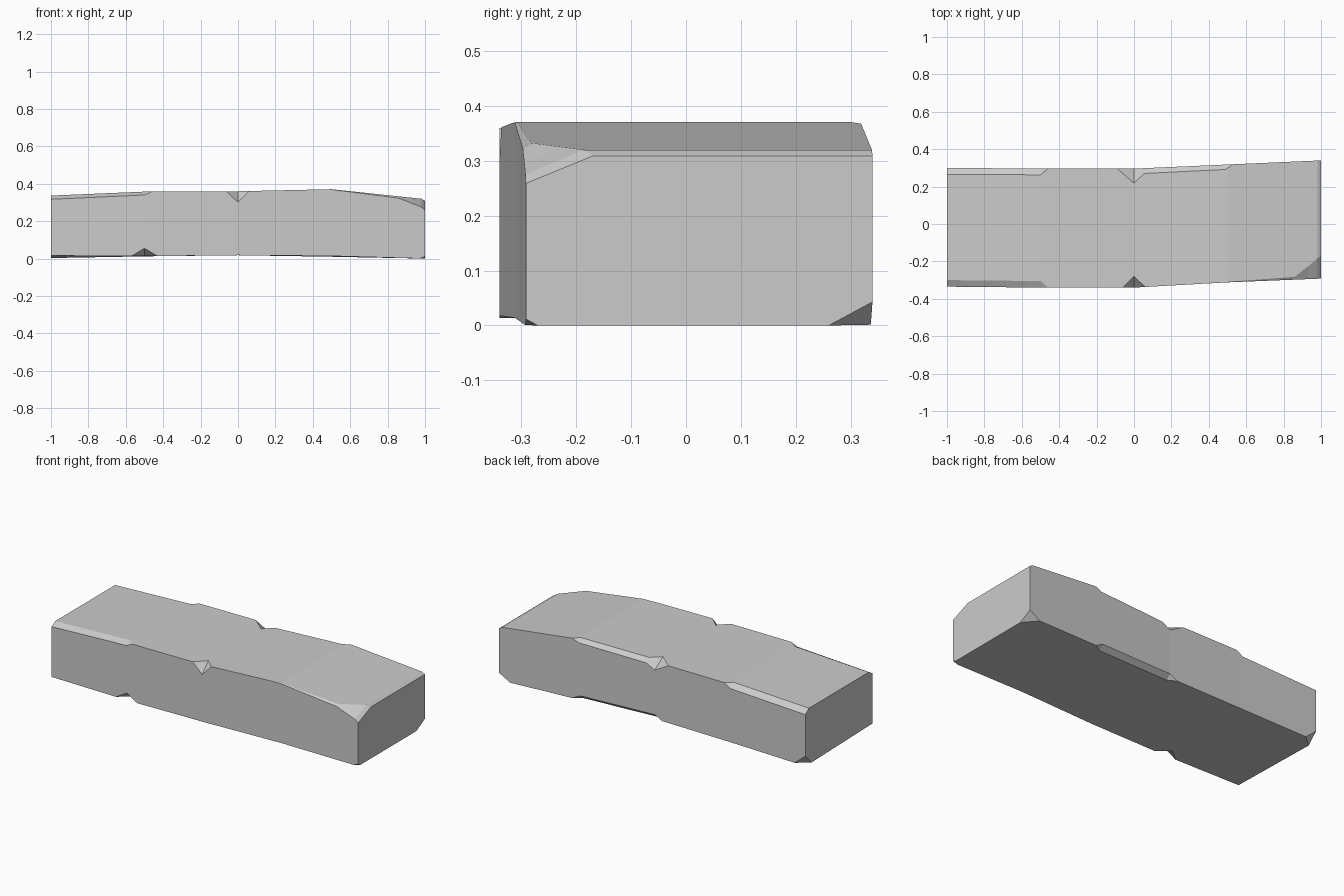
import bpy
import bmesh

cube = bpy.data.objects.get("Cube")
if cube:
    bpy.data.objects.remove(cube, do_unlink=True)


def sample(keys, x):
    """Linear interpolation of key tuples (x, value, ...)."""
    if x <= keys[0][0]:
        return keys[0][1:]
    for a, b in zip(keys, keys[1:]):
        if x <= b[0]:
            t = (x - a[0]) / (b[0] - a[0])
            return tuple(p + (q - p) * t for p, q in zip(a[1:], b[1:]))
    return keys[-1][1:]


# Gently warped block: position of each long side along x
front = [(-1, -.335), (-.5, -.34), (0, -.34), (.5, -.312), (1, -.292)]
back = [(-1, .30), (-.5, .296), (0, .296), (.5, .318), (1, .34)]
top = [(-1, .337), (-.5, .358), (0, .36), (.5, .371), (.98, .32), (1, .309)]
low_front = [(-1, .016), (-.5, .013), (0, .018), (.5, .014), (1, 0)]
low_back = [(-1, .003), (-.5, .012), (0, .018), (.5, .01), (1, 0)]

# Chipped edges: (x, inset across the flat, inset down the side)
chip_top_front = [(-1, .035, .02), (-.5, .035, .018), (-.46, 0, 0),
                  (-.06, 0, 0), (0, .06, .06), (.06, 0, 0),
                  (.41, 0, 0), (.86, .015, .01), (1, .122, .05)]
chip_top_back = [(-1, .035, .025), (-.5, .033, .025), (-.46, 0, 0),
                 (-.09, 0, 0), (0, .078, .05), (.055, .028, .022),
                 (.49, .026, .02), (.53, 0, 0)]
chip_low_front = [(-.57, 0, 0), (-.5, .06, .042), (-.43, 0, 0),
                  (.97, 0, 0), (1, .022, .012)]
chip_low_back = [(-1, .06, .06), (-.93, 0, 0), (-.05, 0, 0), (0, .03, .025),
                 (.48, .03, .025), (.53, 0, 0), (.93, 0, 0), (1, .08, .043)]

# Corners in order round the section: side, height, chip, inward y, inward z
corners = [(front, low_front, chip_low_front, 1, 1),
           (back, low_back, chip_low_back, -1, 1),
           (back, top, chip_top_back, -1, -1),
           (front, top, chip_top_front, 1, -1)]

stations = sorted({key[0] for side, height, chip, *_ in corners
                   for keys in (side, height, chip) for key in keys})

# Loft the chipped sections along the block
bm = bmesh.new()
rings = []
for x in stations:
    ring = []
    for i, (side, height, chip, sy, sz) in enumerate(corners):
        y, z = sample(side, x)[0], sample(height, x)[0]
        dy, dz = sample(chip, x)
        pair = [(x, y, z + sz * dz), (x, y + sy * dy, z)]
        if i % 2:
            pair.reverse()
        ring += [bm.verts.new(p) for p in pair]
    rings.append(ring)

for a, b in zip(rings, rings[1:]):
    for i in range(len(a)):
        j = (i + 1) % len(a)
        bm.faces.new((a[i], a[j], b[j], b[i]))
bm.faces.new(rings[0])
bm.faces.new(rings[-1])
bmesh.ops.remove_doubles(bm, verts=bm.verts, dist=.0005)
bmesh.ops.recalc_face_normals(bm, faces=bm.faces)

mesh = bpy.data.meshes.new("stone_block")
bm.to_mesh(mesh)
bm.free()

# Plain grey stone
stone = bpy.data.materials.new("light_grey_stone")
stone.use_nodes = True
grey = (.6, .6, .6, 1)
stone.diffuse_color = grey
stone.node_tree.nodes["Principled BSDF"].inputs["Base Color"].default_value = grey
mesh.materials.append(stone)

block = bpy.data.objects.new("stone_block", mesh)
bpy.context.collection.objects.link(block)
